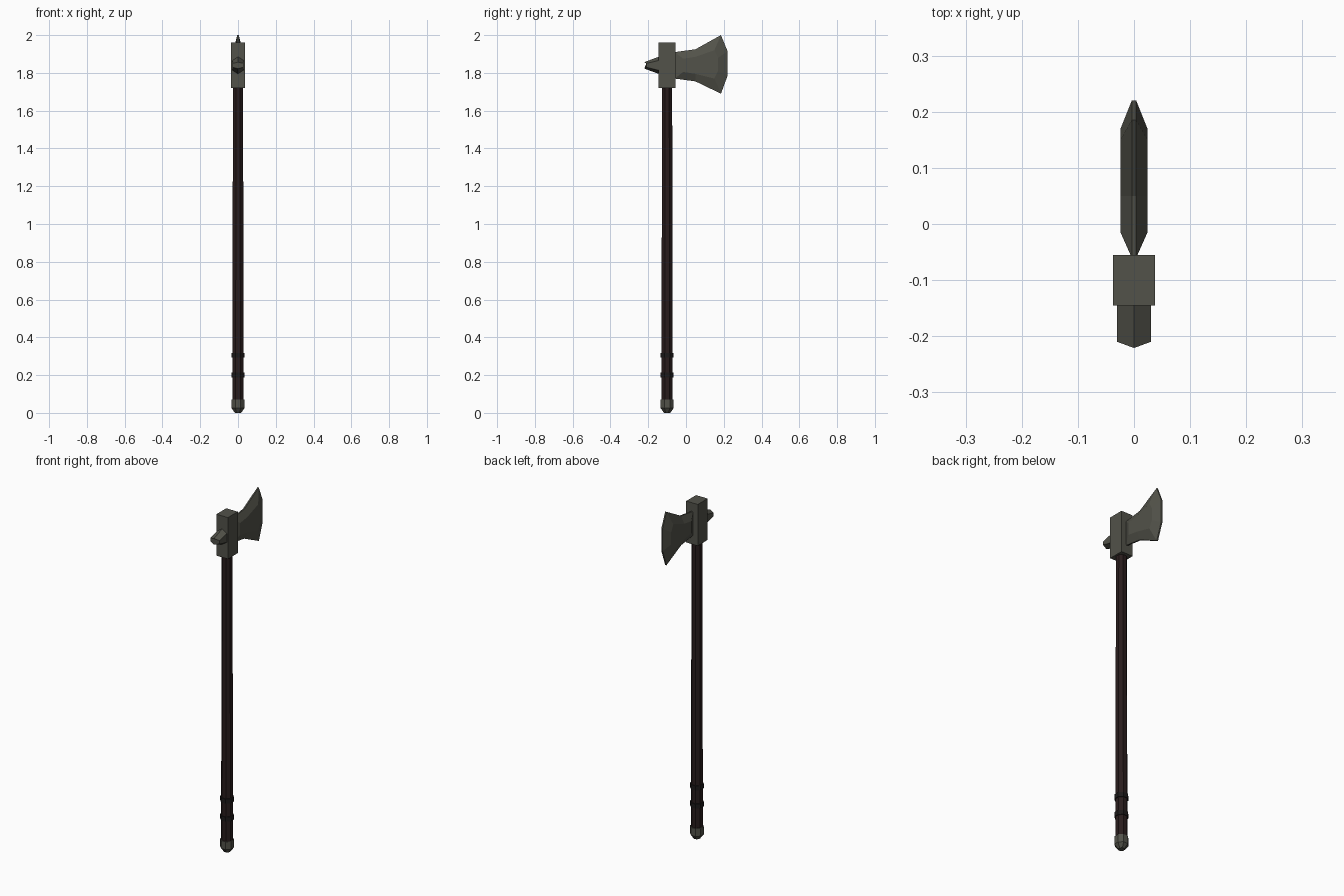
import bpy, bmesh, math
from mathutils import Vector

if "Cube" in bpy.data.objects:
    bpy.data.objects.remove(bpy.data.objects["Cube"], do_unlink=True)

AXIS_Y = -0.1  # shaft centre line


def material(name, rgb):
    m = bpy.data.materials.new(name)
    m.use_nodes = True
    m.diffuse_color = (*rgb, 1)
    bsdf = m.node_tree.nodes["Principled BSDF"]
    bsdf.inputs["Base Color"].default_value = (*rgb, 1)
    bsdf.inputs["Roughness"].default_value = 0.7
    return m


steel = material("dull_steel", (0.085, 0.085, 0.068))
wood = material("dark_wood", (0.022, 0.012, 0.012))
leather = material("black_leather", (0.012, 0.010, 0.010))


def loft(name, rings, mat):
    """Skin a closed solid through equal-length vertex rings."""
    bm = bmesh.new()
    loops = [[bm.verts.new(p) for p in ring] for ring in rings]
    n = len(loops[0])
    for a, b in zip(loops, loops[1:]):
        for i in range(n):
            j = (i + 1) % n
            bm.faces.new((a[i], a[j], b[j], b[i]))
    bm.faces.new(loops[0][::-1])
    bm.faces.new(loops[-1])
    bmesh.ops.recalc_face_normals(bm, faces=bm.faces)
    mesh = bpy.data.meshes.new(name)
    bm.to_mesh(mesh)
    bm.free()
    mesh.materials.append(mat)
    obj = bpy.data.objects.new(name, mesh)
    bpy.context.collection.objects.link(obj)
    return obj


def turned(name, profile, mat, sides=8):
    """Faceted upright part from (radius, height) pairs."""
    step = math.tau / sides
    rings = [[(r * math.cos((i + 0.5) * step), AXIS_Y + r * math.sin((i + 0.5) * step), z)
              for i in range(sides)] for r, z in profile]
    return loft(name, rings, mat)


# Shaft, grip rings and pommel
turned("shaft", [(0.032, 0.05), (0.031, 0.8), (0.029, 1.73)], wood)
for label, z in (("lower", 0.2), ("upper", 0.305)):
    turned(label + "_grip_ring", [(0.037, z - 0.013), (0.037, z + 0.013)], leather)
turned("pommel", [(0.018, 0), (0.037, 0.025), (0.037, 0.07)], steel)

# Head socket
corners = [(-0.037, -0.145), (0.037, -0.145), (0.037, -0.055), (-0.037, -0.055)]
loft("head_socket", [[(x, y, z) for x, y in corners] for z in (1.72, 1.96)], steel)

# Blade: thin outer edge rising to a thick inner plateau on each side
edge = [(-0.06, 1.91), (0.05, 1.925), (0.185, 2.0), (0.22, 1.915),
        (0.22, 1.785), (0.185, 1.69), (0.05, 1.755), (-0.06, 1.77)]
plateau = [(-0.015, 1.875), (0.05, 1.885), (0.15, 1.92), (0.17, 1.88),
           (0.17, 1.81), (0.15, 1.77), (0.05, 1.795), (-0.015, 1.805)]
layers = [(-0.024, plateau), (-0.004, edge), (0.004, edge), (0.024, plateau)]
loft("blade", [[(x, y, z) for y, z in outline] for x, outline in layers], steel)


# Rear hammer spike: hexagonal, flattening towards a ridged tip
def hexagon(side_y, ridge_y, half_height, shoulder):
    ring = [(0, half_height), (0.03, shoulder), (0.03, -shoulder),
            (0, -half_height), (-0.03, -shoulder), (-0.03, shoulder)]
    return [(x, side_y if x else ridge_y, 1.84 + z) for x, z in ring]


loft("rear_spike", [hexagon(-0.14, -0.14, 0.047, 0.027),
                    hexagon(-0.21, -0.221, 0.017, 0.01)], steel)
